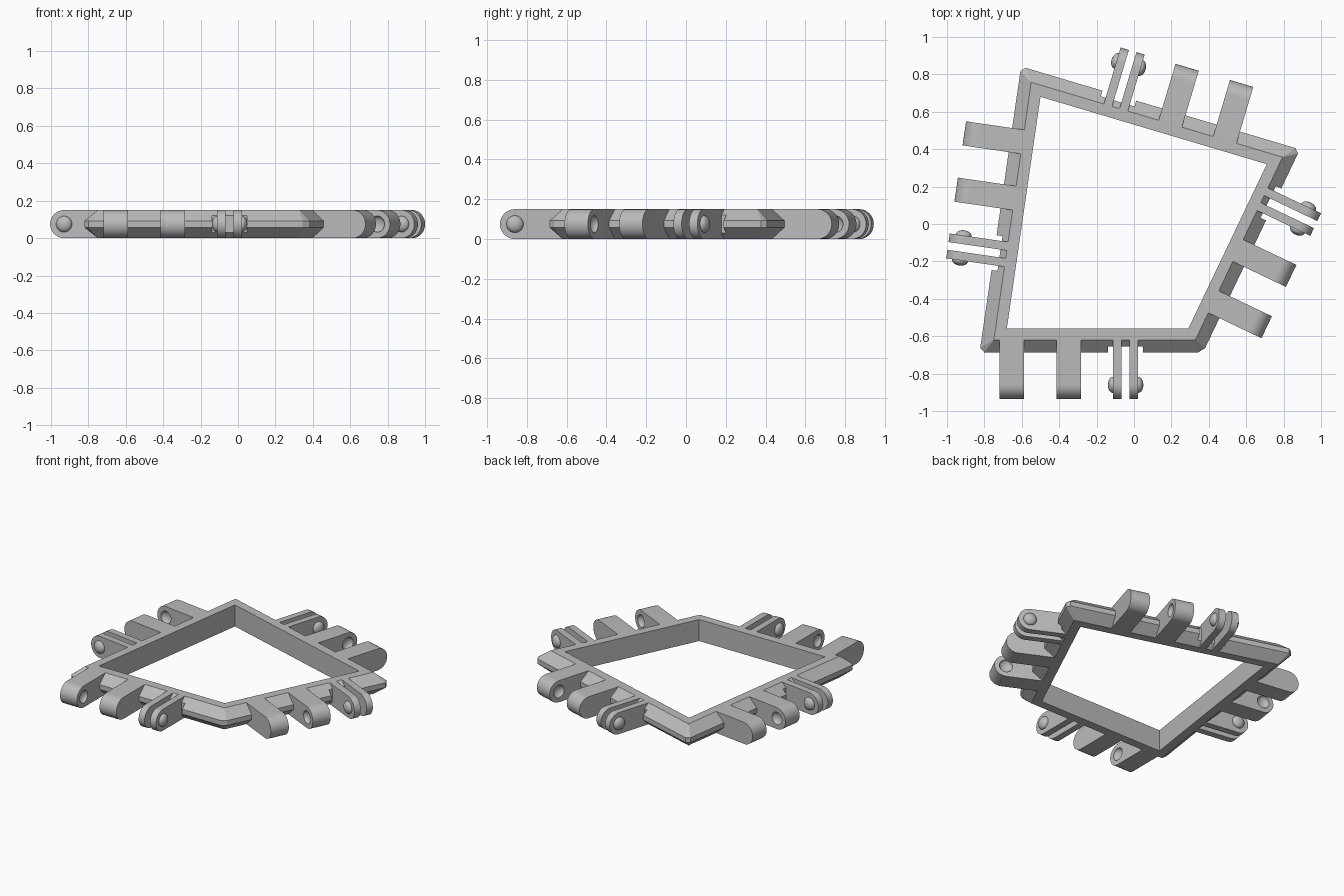
import bpy
import bmesh
import math
from mathutils import Vector, Matrix

if "Cube" in bpy.data.objects:
    bpy.data.objects.remove(bpy.data.objects["Cube"])

HEIGHT = 0.15
MID = HEIGHT / 2
TOP_RIM = 0.06      # flat top width
OUTER_RIM = 0.126   # full width at the belt
HINGE = 0.30        # distance from inner edge to hinge axis
SPACING = 0.304
PIN_R, PIN_DEPTH = 0.043, 0.028

# Inner corners, counter-clockwise, and where the first lug sits on each side
corners = [Vector(c) for c in ((-0.68, -0.56), (0.29, -0.56), (0.71, 0.32), (-0.50, 0.68))]
first_lug = [0.027, 0.188, 0.252, 0.252]
side_names = ["front", "left", "back", "right"]

grey = bpy.data.materials.new("light_grey")
grey.use_nodes = True
COLOUR = (0.5, 0.5, 0.5, 1)
grey.diffuse_color = COLOUR
grey.node_tree.nodes["Principled BSDF"].inputs["Base Color"].default_value = COLOUR


def make_object(name, bm, matrix=Matrix()):
    bmesh.ops.recalc_face_normals(bm, faces=bm.faces)
    mesh = bpy.data.meshes.new(name)
    bm.to_mesh(mesh)
    bm.free()
    mesh.materials.append(grey)
    obj = bpy.data.objects.new(name, mesh)
    obj.matrix_world = matrix
    bpy.context.collection.objects.link(obj)
    return obj


def cut(obj, cutter):
    mod = obj.modifiers.new("cut", "BOOLEAN")
    mod.operation = "DIFFERENCE"
    mod.solver = "EXACT"
    mod.object = cutter
    cutter.hide_render = True
    bpy.context.view_layer.update()
    result = obj.evaluated_get(bpy.context.evaluated_depsgraph_get())
    mesh = bpy.data.meshes.new_from_object(result)
    obj.modifiers.clear()
    obj.data = mesh
    bpy.data.objects.remove(cutter)


def smooth(obj):
    bpy.ops.object.select_all(action="DESELECT")
    obj.select_set(True)
    bpy.context.view_layer.objects.active = obj
    bpy.ops.object.shade_smooth_by_angle(angle=math.radians(25))


def side_direction(i):
    return (corners[(i + 1) % 4] - corners[i]).normalized()


def offset_ring(offset, chamfer=0.0):
    """Two points per corner; they coincide where there is no chamfer."""
    ring = []
    for i, c in enumerate(corners):
        before, after = side_direction(i - 1), side_direction(i)
        n1 = Vector((before.y, -before.x))
        n2 = Vector((after.y, -after.x))
        p = c + (n1 + n2) * offset / (1 + n1.dot(n2))
        ring += [p - before * chamfer, p + after * chamfer]
    return ring


def box(name, centre, size, matrix):
    bm = bmesh.new()
    bmesh.ops.create_cube(bm, size=1, matrix=Matrix.Translation(centre) @ Matrix.Diagonal((*size, 1)))
    return make_object(name, bm, matrix)


def pin(name, along, matrix):
    bm = bmesh.new()
    place = (Matrix.Translation((HINGE, along, MID))
             @ Matrix.Diagonal((PIN_R, PIN_DEPTH, PIN_R, 1))
             @ Matrix.Rotation(math.pi / 2, 4, "X"))
    bmesh.ops.create_uvsphere(bm, u_segments=32, v_segments=20, radius=1, matrix=place)
    return make_object(name, bm, matrix)


def lug(name, along, width, matrix):
    """Arm with a round end, extruded along the side."""
    profile = [(TOP_RIM, HEIGHT), (TOP_RIM, 0)]
    for k in range(25):
        a = math.pi * (k / 24 - 0.5)
        profile.append((HINGE + MID * math.cos(a), MID + MID * math.sin(a)))
    bm = bmesh.new()
    face = bm.faces.new([bm.verts.new((x, along - width / 2, z)) for x, z in profile])
    new = bmesh.ops.extrude_face_region(bm, geom=[face])["geom"]
    bmesh.ops.translate(bm, vec=(0, width, 0), verts=[v for v in new if isinstance(v, bmesh.types.BMVert)])
    return make_object(name, bm, matrix)


# Frame: a mitred ring with bevelled outer edges and clipped corners
bm = bmesh.new()
section = [(0, 0, 0), (0, HEIGHT, 0), (TOP_RIM, HEIGHT, 0),
           (OUTER_RIM, 0.092, 0.025), (OUTER_RIM, 0.058, 0.025), (TOP_RIM, 0, 0)]
rings = [[bm.verts.new((p.x, p.y, z)) for p in offset_ring(off, ch)] for off, z, ch in section]
for a, b in zip(rings, rings[1:] + rings[:1]):
    for j in range(8):
        k = (j + 1) % 8
        bm.faces.new((a[j], a[k], b[k], b[j]))
bmesh.ops.remove_doubles(bm, verts=bm.verts, dist=0.0005)
frame = make_object("frame", bm)

# Hinge parts on each side: two socketed lugs and a two-plate pinned lug
for i, side in enumerate(side_names):
    d = side_direction(i)
    matrix = (Matrix.Translation((corners[i].x, corners[i].y, 0))
              @ Matrix.Rotation(math.atan2(-d.x, d.y), 4, "Z"))
    start = first_lug[i]

    # Lugs, with sockets on the faces that look at each other
    for n, facing in ((0, 1), (1, -1)):
        along = start + n * SPACING
        arm = lug(f"{side}_lug_{n + 1}", along, 0.13, matrix)
        cut(arm, pin("socket_cutter", along + facing * 0.065, matrix))
        smooth(arm)

    # Clearance notch in the frame, plates and domed pins
    centre = start + 2 * SPACING
    cut(frame, box("notch_cutter", (0.194, centre, MID), (0.2, 0.188, 0.3), matrix))
    for n, sign in enumerate((-1, 1)):
        smooth(lug(f"{side}_plate_{n + 1}", centre + sign * 0.044, 0.046, matrix))
        smooth(pin(f"{side}_pin_{n + 1}", centre + sign * 0.067, matrix))
